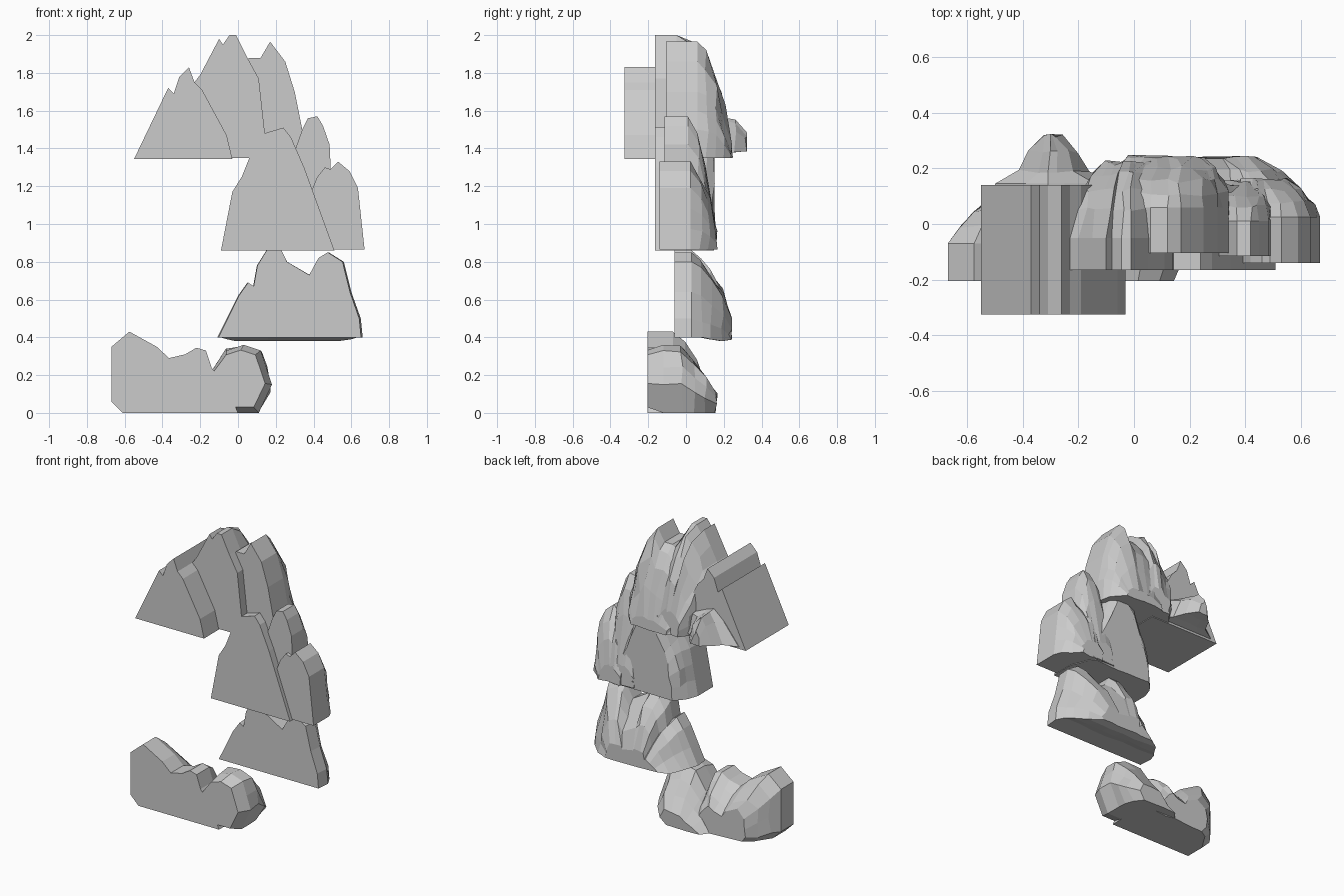
import bpy, bmesh, random
from mathutils import Vector

random.seed(4)


def resample(pts, step=0.12):
    out = []
    for i, p in enumerate(pts):
        a, b = Vector(p), Vector(pts[(i + 1) % len(pts)])
        n = max(1, round((b - a).length / step))
        out += [a.lerp(b, k / n) for k in range(n)]
    return out


def rock(name, outline, rings, cx, jitter=0.012):
    """Loft a front silhouette backwards; each ring is (y, x scale, z scale, lift)."""
    pts = resample(outline)
    base = min(p.y for p in pts)
    bm = bmesh.new()
    loops = []
    for i, (y, sx, sz, lift) in enumerate(rings):
        j = jitter if i > 1 else 0
        loop = []
        for p in pts:
            x = cx + (p.x - cx) * sx + random.uniform(-j, j)
            z = base + (p.y - base) * sz + lift
            if p.y - base > 0.03:
                z += random.uniform(-j, j)
            loop.append(bm.verts.new((x, y + random.uniform(-j, j) * 0.8, z)))
        loops.append(loop)
    n = len(pts)
    for a, b in zip(loops, loops[1:]):
        for k in range(n):
            bm.faces.new((a[k], a[(k + 1) % n], b[(k + 1) % n], b[k]))
    bm.faces.new(loops[0])
    bm.faces.new(loops[-1][::-1])
    bmesh.ops.recalc_face_normals(bm, faces=bm.faces)
    me = bpy.data.meshes.new(name)
    bm.to_mesh(me)
    bm.free()
    ob = bpy.data.objects.new(name, me)
    bpy.context.collection.objects.link(ob)
    return ob


# Overhanging left crag: deep block with a small rear outcrop
rock("left_crag",
     [(-.55, 1.345), (-.37, 1.72), (-.34, 1.69), (-.31, 1.78), (-.26, 1.83),
      (-.23, 1.75), (-.19, 1.71), (-.06, 1.47), (-.03, 1.345)],
     [(-.325, 1, 1, 0), (.14, 1, 1, 0)], -.27)
rock("rear_outcrop",
     [(-.5, 1.36), (-.39, 1.5), (-.31, 1.57), (-.25, 1.55), (-.14, 1.5), (-.06, 1.36)],
     [(.1, 1, 1, 0), (.145, 1, 1, 0), (.19, .55, .95, .01),
      (.26, .38, .8, .02), (.318, .16, .45, .025)], -.3, .008)

# Summit
rock("summit_peak",
     [(-.23, 1.35), (-.23, 1.75), (-.2, 1.79), (-.1, 1.98), (-.08, 1.95),
      (-.045, 2.0), (-.01, 2.0), (.05, 1.88), (.11, 1.77), (.14, 1.5), (.15, 1.35)],
     [(-.165, 1, 1, 0), (-.05, 1, 1, 0), (.05, .9, .92, 0),
      (.12, .8, .77, 0), (.18, .66, .52, 0), (.22, .5, .25, 0)], 0.02)

# Second peak with the broad domed back
rock("right_peak",
     [(-.14, 1.35), (-.1, 1.65), (-.03, 1.8), (.06, 1.88), (.12, 1.88), (.17, 1.965),
      (.25, 1.86), (.3, 1.7), (.34, 1.5), (.345, 1.35)],
     [(-.105, 1, 1, 0), (.06, 1, 1, 0), (.11, .96, .93, 0), (.155, .9, .74, 0),
      (.2, .78, .44, 0), (.24, .6, .12, 0)], .13)

# Middle tier
rock("middle_rock",
     [(-.09, .86), (-.03, 1.17), (.02, 1.25), (.08, 1.4), (.14, 1.48), (.24, 1.51),
      (.28, 1.46), (.35, 1.3), (.51, .86)],
     [(-.165, 1, 1, 0), (.0, 1, 1, 0), (.06, .95, .97, 0),
      (.11, .88, .92, 0), (.145, .75, .8, 0)], .24)
rock("middle_right_spire",
     [(.24, .87), (.27, 1.3), (.34, 1.5), (.37, 1.56), (.42, 1.57), (.45, 1.52),
      (.485, 1.42), (.495, 1.2), (.5, .87)],
     [(-.115, 1, 1, 0), (.01, 1, 1, 0), (.065, .93, .87, 0),
      (.1, .85, .65, 0), (.15, .7, .2, 0)], .38)
rock("right_shoulder",
     [(.34, .865), (.36, 1.1), (.42, 1.25), (.46, 1.3), (.49, 1.29), (.53, 1.33),
      (.59, 1.28), (.635, 1.19), (.67, .865)],
     [(-.14, 1, 1, 0), (.025, 1, 1, 0), (.08, .88, .83, 0),
      (.12, .75, .62, 0), (.16, .55, .25, 0)], .42)

# Lower tier
rock("lower_rock",
     [(-.11, .4), (0, .62), (.05, .69), (.08, .67), (.1, .78), (.15, .86), (.23, .86),
      (.26, .8), (.38, .73), (.43, .82), (.48, .85), (.56, .8), (.6, .64),
      (.65, .5), (.66, .4)],
     [(-.06, .98, 1, 0), (.03, 1, 1, 0), (.08, .93, .9, 0), (.13, .84, .78, -.01),
      (.19, .7, .6, -.02), (.235, .52, .26, -.012)], .23)

# Base boulders
rock("base_left_boulder",
     [(-.61, 0), (-.67, .06), (-.67, .35), (-.575, .43), (-.43, .35), (-.365, .29),
      (-.28, .31), (-.22, .345), (-.17, .33), (-.14, .24), (-.05, .12), (0, 0)],
     [(-.205, 1, 1, 0), (-.07, 1, 1, 0), (-.01, .9, .87, 0),
      (.05, .78, .68, 0), (.09, .62, .5, 0)], -.26)
rock("base_right_boulder",
     [(-.27, 0), (-.2, .14), (-.14, .22), (-.06, .33), (.03, .36), (.12, .33),
      (.18, .15), (.11, 0)],
     [(-.205, .86, .84, .03), (-.12, 1, 1, 0), (-.02, 1, 1, 0), (.04, .93, .78, 0),
      (.1, .83, .55, 0), (.16, .65, .3, 0)], -.08)
